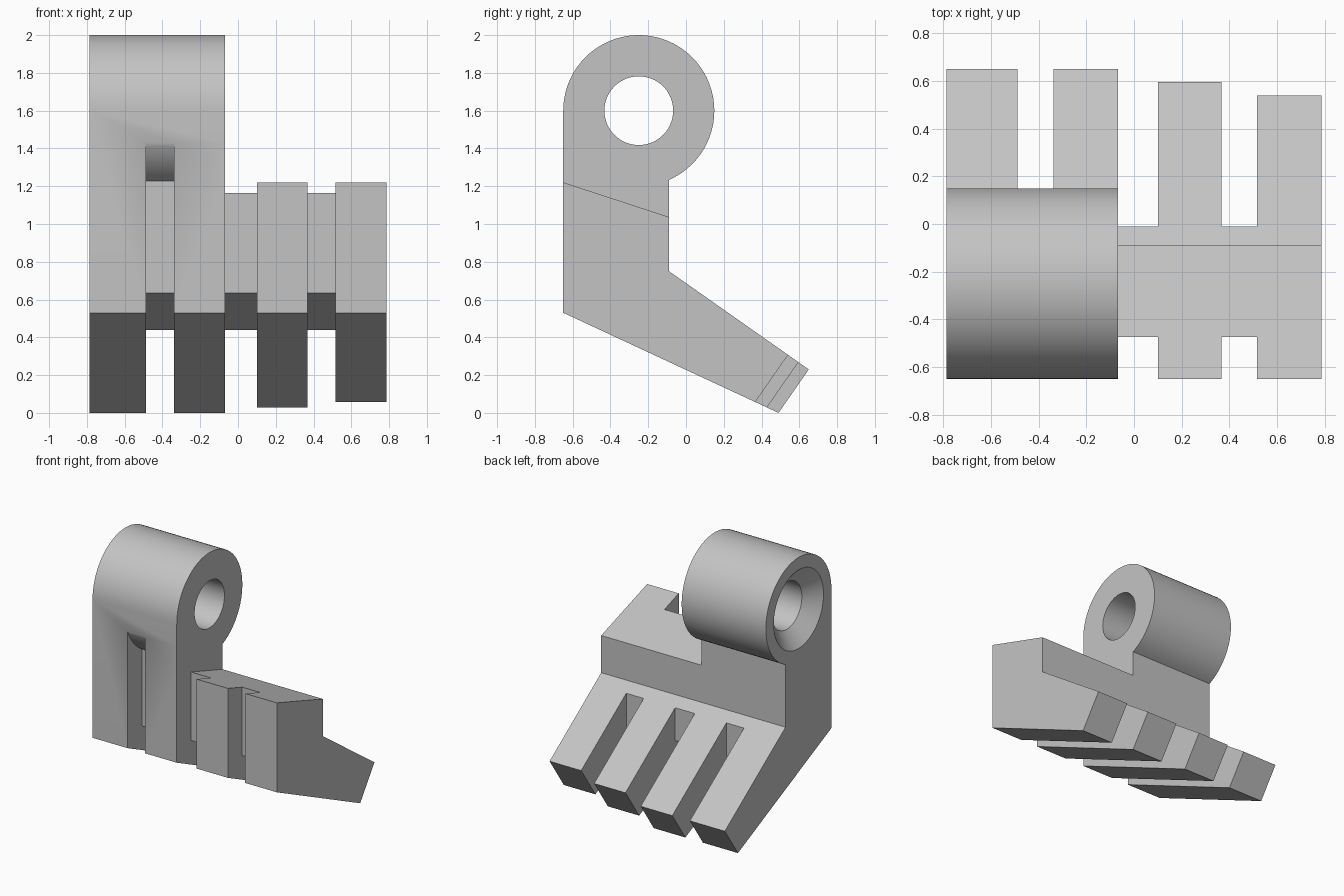
import bpy, bmesh
from math import cos, sin, radians, tau

if "Cube" in bpy.data.objects:
    bpy.data.objects.remove(bpy.data.objects["Cube"], do_unlink=True)

grey = bpy.data.materials.new("plain grey")
grey.use_nodes = True
colour = (0.55, 0.55, 0.55, 1)
grey.diffuse_color = colour
grey.node_tree.nodes["Principled BSDF"].inputs["Base Color"].default_value = colour

EYE_Y, EYE_Z = -0.25, 1.6


def skin(name, rings):
    """Closed solid through matching rings of points."""
    bm = bmesh.new()
    loops = [[bm.verts.new(p) for p in ring] for ring in rings]
    n = len(loops[0])
    for a, b in zip(loops, loops[1:]):
        for i in range(n):
            j = (i + 1) % n
            bm.faces.new((a[i], a[j], b[j], b[i]))
    bm.faces.new(loops[0])
    bm.faces.new(loops[-1])
    bmesh.ops.recalc_face_normals(bm, faces=bm.faces)
    mesh = bpy.data.meshes.new(name)
    bm.to_mesh(mesh)
    bm.free()
    mesh.materials.append(grey)
    obj = bpy.data.objects.new(name, mesh)
    bpy.context.collection.objects.link(obj)
    return obj


def slab(name, profile, x0, x1):
    """Side profile of (y, z) points extruded across x."""
    return skin(name, [[(x, y, z) for y, z in profile] for x in (x0, x1)])


def arc(radius, start, end, steps):
    angles = [radians(start + (end - start) * i / steps) for i in range(steps + 1)]
    return [(EYE_Y + radius * cos(a), EYE_Z + radius * sin(a)) for a in angles]


def ring(x, radius, n=64):
    return [(x, EYE_Y + radius * cos(tau * i / n), EYE_Z + radius * sin(tau * i / n))
            for i in range(n)]


# Full side profile: toothed foot, upright and round eye
profile = [(-0.65, 0.53), (0.49, 0), (0.65, 0.23), (-0.09, 0.75)]
profile += arc(0.4, -66.4, 180, 48)
body = slab("hinge_bracket", profile, -0.787, 0.787)

cutters = []

# Clear the eye away above the low block
cutters.append(slab("block_top_cutter",
                    [(-1, 1.335), (1, 0.68), (1, 3), (-1, 3)], -0.068, 1))

# Slots between teeth, leaving a recessed web and the round boss
slot = arc(0.435, 180, 238.8, 16)
slot += [(-0.475, 0.635), (-0.01, 0.44), (-0.01, 0.9), (1, 0.9), (1, -1), (-1, -1), (-1, 1.6)]
for x0, x1 in ((-0.488, -0.338), (-0.068, 0.1), (0.368, 0.517)):
    cutters.append(slab("slot_cutter", slot, x0, x1))

# Shorten the two outer teeth
for tip_y, tip_z, x0, x1 in ((0.595, 0.268, 0.05, 0.44), (0.54, 0.307, 0.44, 1)):
    dy, dz = 0.32, 0.46
    line = [(tip_y - dy, tip_z - dz), (tip_y + dy, tip_z + dz)]
    line += [(y + 0.92, z - 0.64) for y, z in reversed(line)]
    cutters.append(slab("tip_cutter", line, x0, x1))

# Pin hole with a countersink on one side
cutters.append(skin("pin_hole_cutter",
                    [ring(-0.887, 0.425), ring(-0.687, 0.182), ring(1, 0.182)]))

for cutter in cutters:
    cutter.hide_render = True
    cutter.hide_viewport = True
    mod = body.modifiers.new(cutter.name, "BOOLEAN")
    mod.operation = "DIFFERENCE"
    mod.solver = "EXACT"
    mod.object = cutter

# Bake the cuts, then drop the helpers
graph = bpy.context.evaluated_depsgraph_get()
baked = bpy.data.meshes.new_from_object(body.evaluated_get(graph))
body.modifiers.clear()
body.data = baked
for cutter in cutters:
    bpy.data.objects.remove(cutter, do_unlink=True)

bpy.ops.object.select_all(action="DESELECT")
body.select_set(True)
bpy.context.view_layer.objects.active = body
bpy.ops.object.shade_smooth_by_angle(angle=radians(25))
